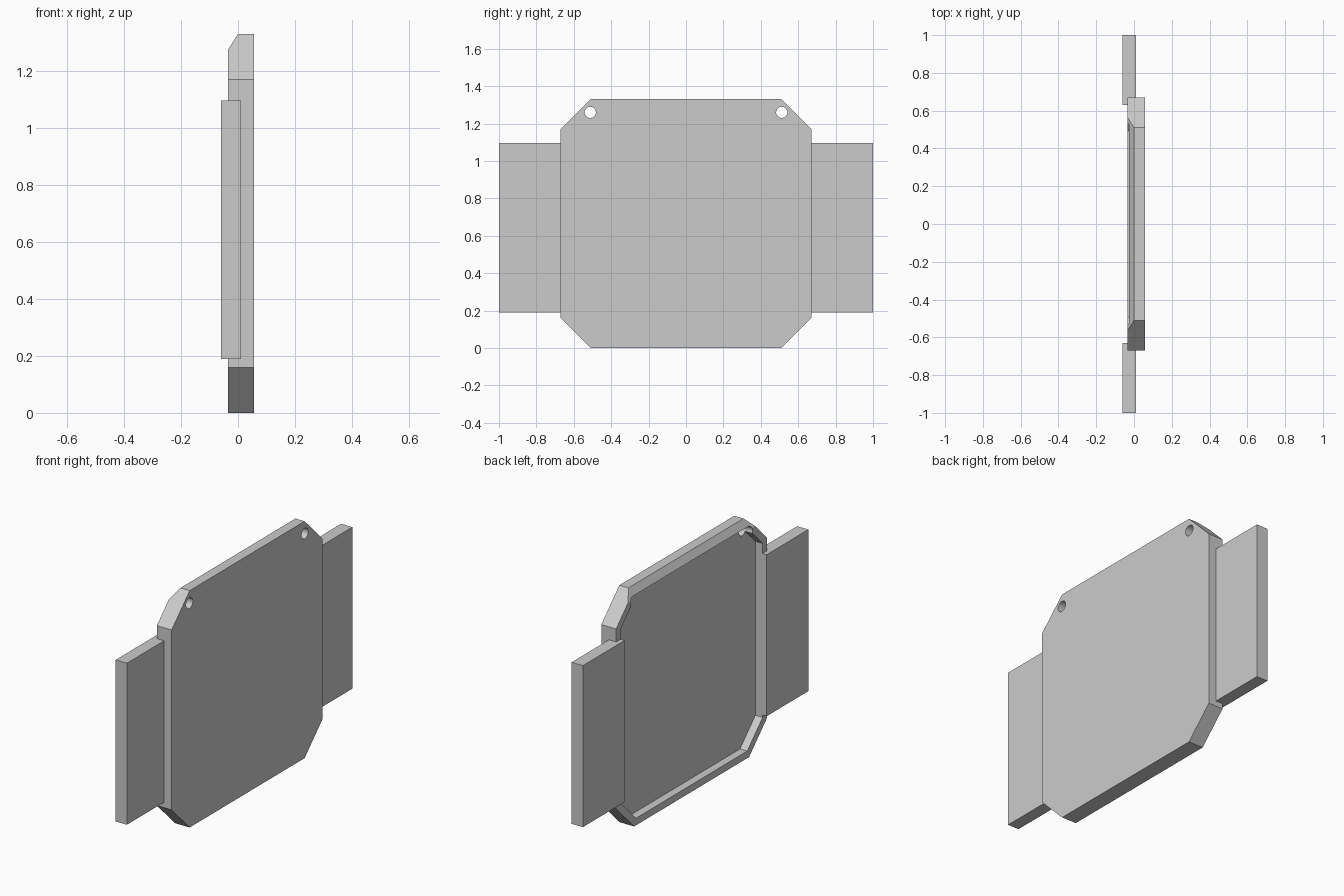
import bpy, bmesh
from mathutils import Vector

cube = bpy.data.objects.get("Cube")
if cube:
    bpy.data.objects.remove(cube, do_unlink=True)

grey = bpy.data.materials.new("light_grey")
grey.use_nodes = True
colour = (0.6, 0.6, 0.6, 1)
grey.diffuse_color = colour
grey.node_tree.nodes["Principled BSDF"].inputs["Base Color"].default_value = colour

HALF, HEIGHT, CUT = 0.67, 1.33, 0.16      # plate half width, height, corner cut
BACK, FLOOR, FACE = -0.035, 0.01, 0.057   # rim edge, recess floor, outer face
RIM = 0.04


def prism(name, points, offset):
    """Extrude a flat polygon along an offset into a closed solid."""
    bm = bmesh.new()
    face = bm.faces.new([bm.verts.new(p) for p in points])
    new = bmesh.ops.extrude_face_region(bm, geom=[face], use_keep_orig=True)["geom"]
    verts = [v for v in new if isinstance(v, bmesh.types.BMVert)]
    bmesh.ops.translate(bm, verts=verts, vec=Vector(offset))
    bmesh.ops.recalc_face_normals(bm, faces=bm.faces)
    mesh = bpy.data.meshes.new(name)
    bm.to_mesh(mesh)
    bm.free()
    mesh.materials.append(grey)
    obj = bpy.data.objects.new(name, mesh)
    bpy.context.collection.objects.link(obj)
    return obj


def octagon(x, inset):
    """Rectangle with clipped corners, moved inward by an even inset."""
    y, low, high = HALF - inset, inset, HEIGHT - inset
    c = CUT - inset * (2 - 2 ** 0.5)
    half = [(y - c, low), (y, low + c), (y, high - c), (y - c, high)]
    return [(x, a, b) for a, b in half] + [(x, -a, b) for a, b in reversed(half)]


def cut(target, cutter):
    """Subtract a cutter, bake the result and drop the cutter."""
    cutter.hide_render = True
    mod = target.modifiers.new("cut", "BOOLEAN")
    mod.operation, mod.solver, mod.object = "DIFFERENCE", "EXACT", cutter
    graph = bpy.context.evaluated_depsgraph_get()
    mesh = bpy.data.meshes.new_from_object(target.evaluated_get(graph))
    target.modifiers.clear()
    target.data = mesh
    bpy.data.objects.remove(cutter, do_unlink=True)


# Main plate with a shallow recess inside a raised rim
plate = prism("main_plate", octagon(BACK, 0), (FACE - BACK, 0, 0))
cut(plate, prism("recess_cutter", octagon(BACK - 0.1, RIM), (FLOOR - BACK + 0.1, 0, 0)))

# Sloped bevel along the top of the rim
slope = [(0.007, -0.8, HEIGHT + 0.011), (-0.049, -0.8, HEIGHT - 0.077),
         (-0.049, -0.8, HEIGHT + 0.011)]
cut(plate, prism("bevel_cutter", slope, (0, 1.6, 0)))

# Hanging holes in the upper corners
for side in (-1, 1):
    bpy.ops.mesh.primitive_cylinder_add(vertices=32, radius=0.03, depth=0.5,
                                        location=(0, side * 0.512, 1.26),
                                        rotation=(0, 1.570796, 0))
    hole = bpy.context.object
    hole.data.materials.append(grey)
    cut(plate, hole)

# Side flaps set into the rim
for name, side in (("front_flap", -1), ("back_flap", 1)):
    inner, outer = side * (HALF - RIM), side
    corners = [(-0.06, inner, 0.19), (-0.06, outer, 0.19),
               (-0.06, outer, 1.097), (-0.06, inner, 1.097)]
    prism(name, corners, (FLOOR + 0.06, 0, 0))
